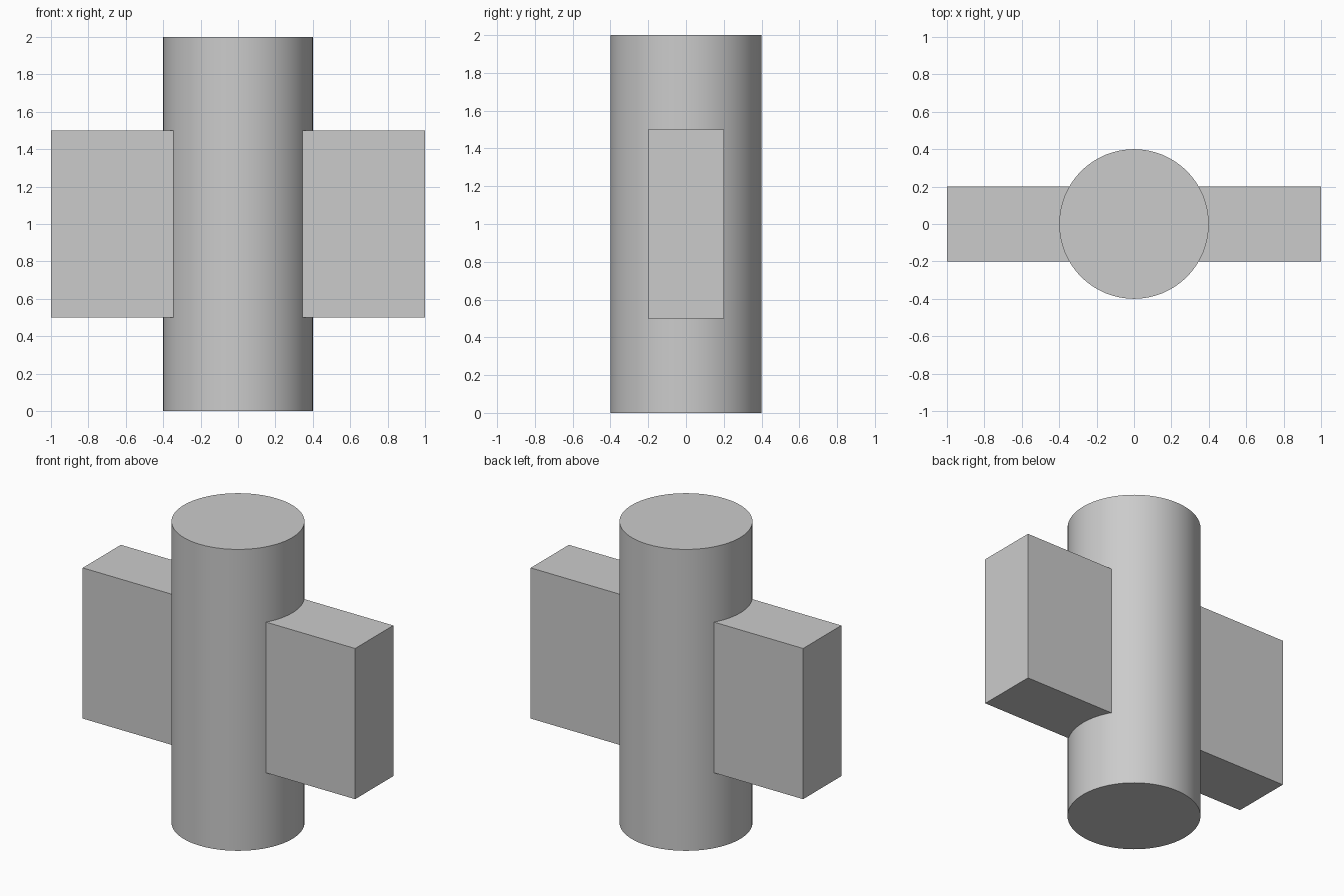
import bpy
import math

default_cube = bpy.data.objects.get("Cube")
if default_cube:
    bpy.data.objects.remove(default_cube, do_unlink=True)

# Single grey finish
grey = bpy.data.materials.new("light_grey")
grey.use_nodes = True
colour = (0.6, 0.6, 0.6, 1.0)
grey.diffuse_color = colour
grey.node_tree.nodes["Principled BSDF"].inputs["Base Color"].default_value = colour


def finish(name):
    part = bpy.context.object
    part.name = name
    part.data.materials.append(grey)
    return part


def add_wing(name, side):
    """Upright slab from inside the column out to x = 1 on the given side."""
    inner, outer = 0.3, 1.0
    bpy.ops.mesh.primitive_cube_add(size=1, location=(side * (inner + outer) / 2, 0, 1))
    wing = finish(name)
    wing.scale = (outer - inner, 0.4, 1.0)
    bpy.ops.object.transform_apply(location=False, rotation=False, scale=True)


# Round central column
bpy.ops.mesh.primitive_cylinder_add(vertices=64, radius=0.4, depth=2, location=(0, 0, 1))
finish("column")
bpy.ops.object.shade_smooth_by_angle(angle=math.radians(30))

# Side slabs
add_wing("left_wing", 1)
add_wing("right_wing", -1)
